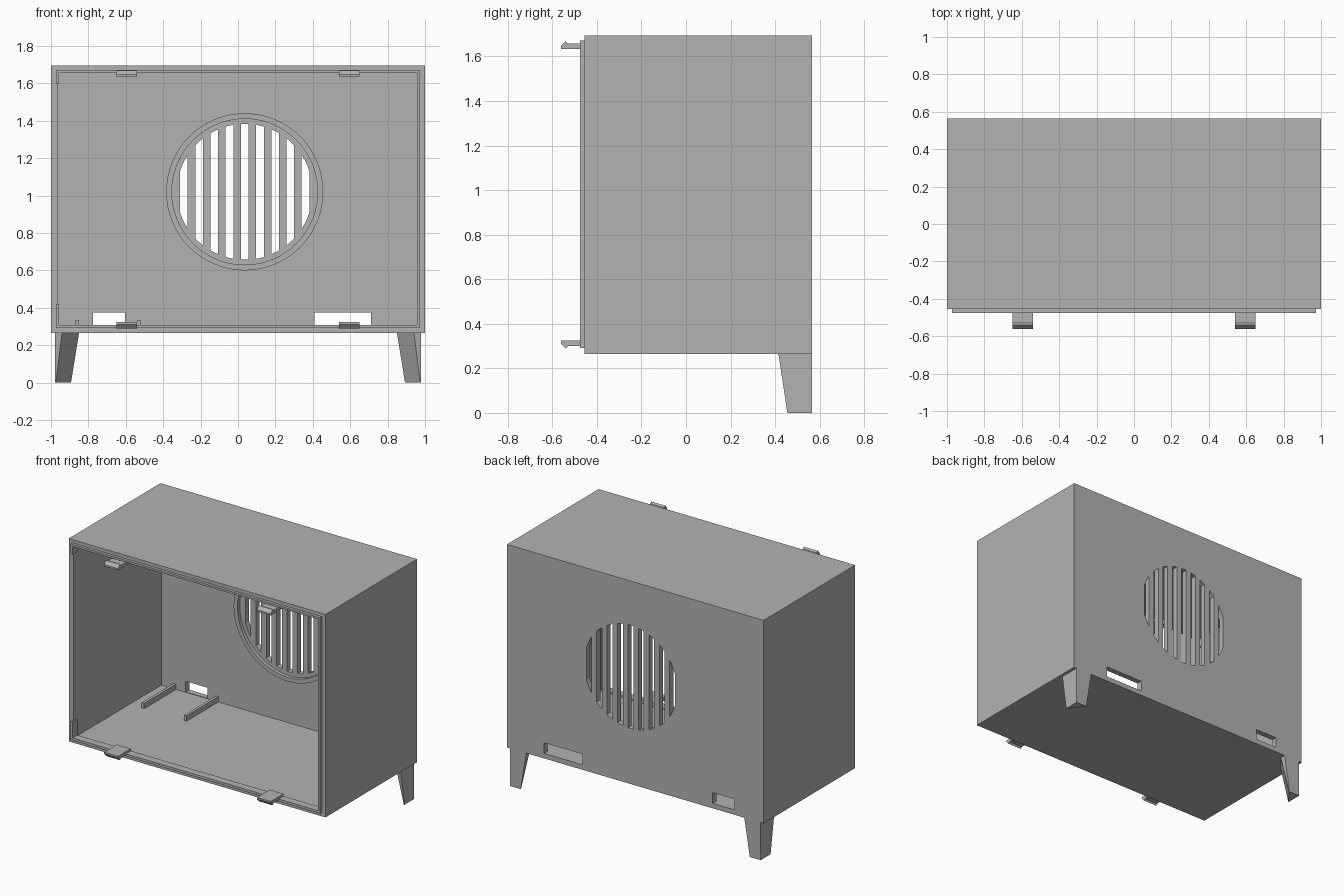
import bpy, bmesh, math

cube = bpy.data.objects.get("Cube")
if cube:
    bpy.data.objects.remove(cube, do_unlink=True)

grey = bpy.data.materials.new("plain_grey")
grey.use_nodes = True
COLOUR = (0.45, 0.45, 0.45, 1)
grey.diffuse_color = COLOUR
grey.node_tree.nodes["Principled BSDF"].inputs["Base Color"].default_value = COLOUR


def loft(bm, ring_a, ring_b):
    """Close a solid between two rings of equal length."""
    a = [bm.verts.new(p) for p in ring_a]
    b = [bm.verts.new(p) for p in ring_b]
    bm.faces.new(a)
    bm.faces.new(b[::-1])
    for i in range(len(a)):
        j = (i + 1) % len(a)
        bm.faces.new((a[j], a[i], b[i], b[j]))


def box(bm, x0, x1, y0, y1, z0, z1):
    rect = [(x0, y0), (x1, y0), (x1, y1), (x0, y1)]
    loft(bm, [(x, y, z0) for x, y in rect], [(x, y, z1) for x, y in rect])


def finish(bm, name):
    bmesh.ops.recalc_face_normals(bm, faces=bm.faces)
    mesh = bpy.data.meshes.new(name)
    bm.to_mesh(mesh)
    bm.free()
    mesh.materials.append(grey)
    obj = bpy.data.objects.new(name, mesh)
    bpy.context.collection.objects.link(obj)
    return obj


def cut(target, cutter):
    cutter.hide_render = True
    mod = target.modifiers.new("cut", 'BOOLEAN')
    mod.operation, mod.solver, mod.object = 'DIFFERENCE', 'EXACT', cutter
    bpy.context.view_layer.objects.active = target
    bpy.ops.object.modifier_apply(modifier=mod.name)
    bpy.data.objects.remove(cutter, do_unlink=True)


FRONT, BACK, INNER_BACK = -0.455, 0.565, 0.525
BOTTOM, TOP, FLOOR, CEILING = 0.265, 1.695, 0.297, 1.665
VX, VZ = 0.036, 1.02   # vent centre

# Open-fronted shell
bm = bmesh.new()
box(bm, -1, 1, FRONT, BACK, BOTTOM, TOP)
shell = finish(bm, "cabinet_shell")
bm = bmesh.new()
box(bm, -0.965, 0.965, FRONT - 0.1, INNER_BACK, FLOOR, CEILING)
cut(shell, finish(bm, "cavity_cutter"))

# Vent slots trimmed to a circle, and the two cable openings
bm = bmesh.new()
R, PITCH, SLOT = 0.363, 0.0813, 0.041
for i in range(-4, 5):
    xs = [max(-0.35, min(0.35, i * PITCH + SLOT * (k / 4 - 0.5))) for k in range(5)]
    arc = [(x, math.sqrt(R * R - x * x)) for x in xs]
    outline = arc + [(x, -z) for x, z in reversed(arc)]
    loft(bm, [(VX + x, 0.45, VZ + z) for x, z in outline],
         [(VX + x, 0.65, VZ + z) for x, z in outline])
for x0, x1 in ((-0.775, -0.604), (0.41, 0.71)):
    box(bm, x0, x1, 0.45, 0.65, 0.3, 0.375)
cut(shell, finish(bm, "opening_cutter"))

# Raised ring around the vent on the inside
bm = bmesh.new()
N = 64
rows = []
for r, y in ((0.39, 0.53), (0.39, 0.5), (0.42, 0.5), (0.42, 0.53)):
    rows.append([bm.verts.new((VX + r * math.cos(2 * math.pi * k / N), y,
                               VZ + r * math.sin(2 * math.pi * k / N))) for k in range(N)])
for a, b in zip(rows, rows[1:] + rows[:1]):
    for k in range(N):
        j = (k + 1) % N
        bm.faces.new((a[k], a[j], b[j], b[k]))
finish(bm, "vent_ring")

# Locating lip around the opening, interrupted on one side
bm = bmesh.new()
LY = (-0.475, -0.42)
box(bm, -0.972, 0.972, *LY, 1.657, 1.671)
box(bm, -0.972, 0.972, *LY, 0.291, 0.308)
box(bm, 0.957, 0.972, *LY, 0.308, 1.657)
for z0, z1 in ((0.308, 0.42), (1.6, 1.657)):
    box(bm, -0.972, -0.957, *LY, z0, z1)
finish(bm, "front_lip")

# Snap clips, hooks facing outward
HOOK = [(-0.42, 0), (-0.562, 0), (-0.562, 0.012), (-0.541, 0.035),
        (-0.53, 0.024), (-0.42, 0.024)]
for level, z, up in (("upper", 1.634, 1), ("lower", 0.324, -1)):
    for side, x in (("right", -0.595), ("left", 0.595)):
        bm = bmesh.new()
        loft(bm, *[[(x + w, y, z + up * h) for y, h in HOOK] for w in (-0.054, 0.054)])
        finish(bm, f"{level}_{side}_clip")

# Floor rails
for name, x in (("outer_rail", -0.86), ("inner_rail", -0.53)):
    bm = bmesh.new()
    box(bm, x - 0.01, x + 0.01, 0.17, 0.53, 0.285, 0.335)
    finish(bm, name)

# Tapered rear corner legs: five-sided at the top, three-sided at the foot
for side, s in (("right", -1), ("left", 1)):
    def place(points, z):
        return [(s * (0.978 - u), BACK - v, z) for u, v in points]
    bm = bmesh.new()
    loft(bm, place([(0, 0), (0.128, 0), (0.128, 0.04), (0.037, 0.15), (0, 0.15)], BOTTOM),
         place([(0, 0), (0.085, 0), (0.085, 0.004), (0.004, 0.11), (0, 0.11)], 0))
    finish(bm, f"{side}_rear_leg")
